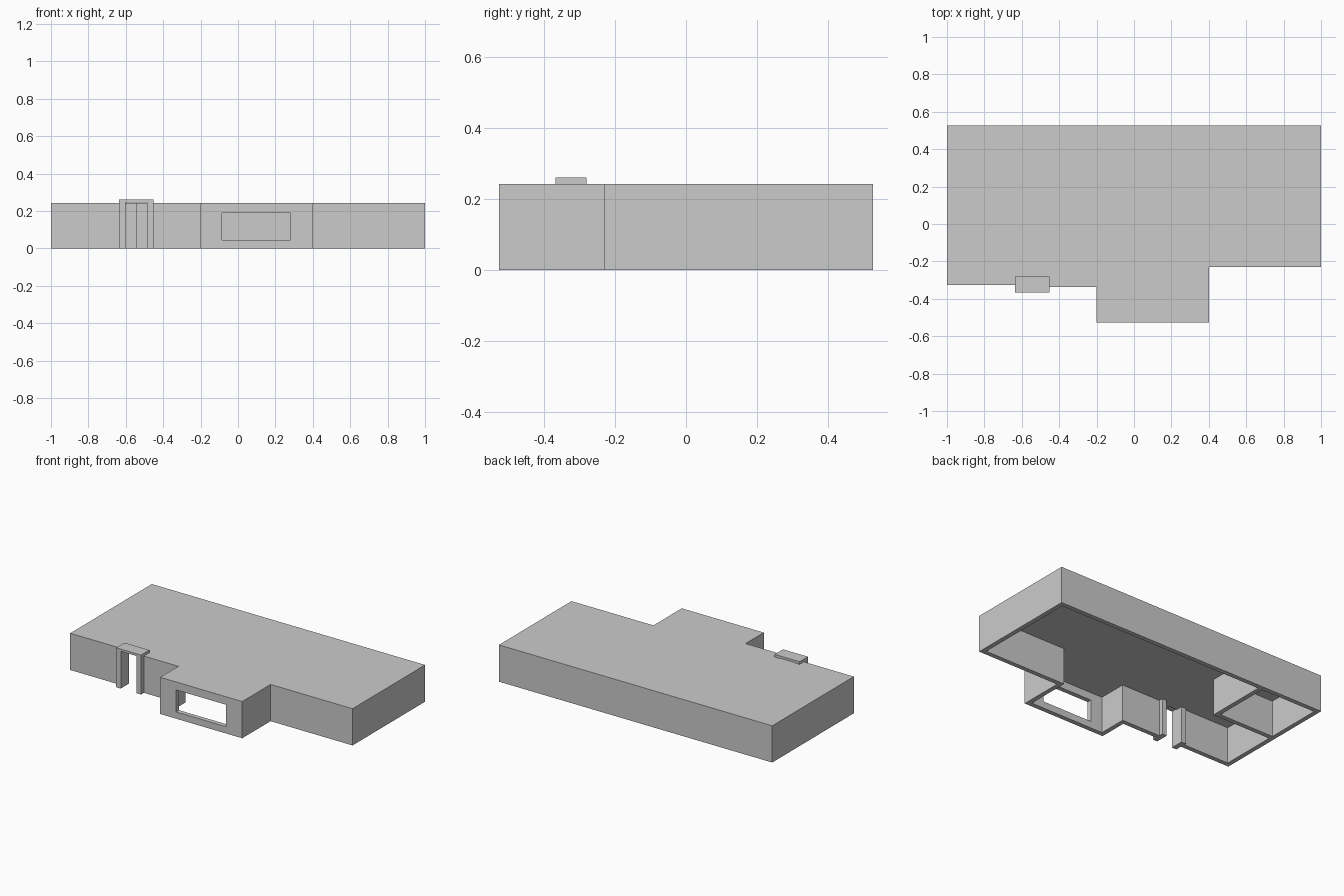
import bpy, bmesh

if "Cube" in bpy.data.objects:
    bpy.data.objects.remove(bpy.data.objects["Cube"])

H = 0.243      # roof height
T = 0.03       # wall thickness
ROOF = 0.003   # roof sheet thickness

grey = bpy.data.materials.new("plain grey")
grey.diffuse_color = (0.6, 0.6, 0.6, 1)
grey.use_nodes = True
grey.node_tree.nodes["Principled BSDF"].inputs["Base Color"].default_value = grey.diffuse_color


def finish(name, bm):
    bmesh.ops.recalc_face_normals(bm, faces=bm.faces)
    me = bpy.data.meshes.new(name)
    bm.to_mesh(me)
    bm.free()
    me.materials.append(grey)
    ob = bpy.data.objects.new(name, me)
    bpy.context.collection.objects.link(ob)
    return ob


def prism(name, pts, z0, z1):
    bm = bmesh.new()
    face = bm.faces.new([bm.verts.new((x, y, z0)) for x, y in pts])
    ext = bmesh.ops.extrude_face_region(bm, geom=[face], use_keep_orig=True)
    for v in ext["geom"]:
        if isinstance(v, bmesh.types.BMVert):
            v.co.z = z1
    return finish(name, bm)


def box(name, x0, x1, y0, y1, z0, z1):
    return prism(name, [(x0, y0), (x1, y0), (x1, y1), (x0, y1)], z0, z1)


def cut(target, cutter):
    m = target.modifiers.new("cut", "BOOLEAN")
    m.operation = "DIFFERENCE"
    m.solver = "EXACT"
    m.object = cutter
    cutter.hide_render = True
    cutter.hide_viewport = True
    cutter.display_type = "WIRE"


# Hollow building shell, open underneath
XM = -0.545  # middle of the doorway, where the front steps slightly
outline = [(-1, 0.527), (-1, -0.325), (XM, -0.325), (XM, -0.337),
           (-0.2, -0.337), (-0.2, -0.527), (0.4, -0.527), (0.4, -0.231),
           (1, -0.231), (1, 0.527)]
inner = [(-1 + T, 0.527 - T), (-1 + T, -0.325 + T), (XM, -0.325 + T),
         (XM, -0.337 + T), (-0.2 + T, -0.337 + T), (-0.2 + T, -0.527 + T),
         (0.4 - T, -0.527 + T), (0.4 - T, -0.231 + T),
         (1 - T, -0.231 + T), (1 - T, 0.527 - T)]
shell = prism("building_shell", outline, 0, H)
cut(shell, prism("room_cutter", inner, -0.1, H - ROOF))

# Window and doorway openings
cut(shell, box("window_cutter", -0.085, 0.28, -0.6, -0.45, 0.045, 0.19))
cut(shell, box("door_cutter", -0.601, -0.487, -0.45, -0.285, -0.1, H - ROOF))

# Door frame: two posts and a cap
for side, x0, x1 in (("left", -0.635, -0.601), ("right", -0.487, -0.453)):
    box("door_post_" + side, x0, x1, -0.367, -0.28, 0, 0.249)
box("door_cap", -0.635, -0.453, -0.367, -0.28, 0.246, 0.261)

# Partition walls of the back left room
corner = [(-0.985, 0.085), (-0.54, 0.085), (-0.54, 0.51),
          (-0.57, 0.51), (-0.57, 0.115), (-0.985, 0.115)]
prism("partition_wall", corner, 0, H - 0.001)
